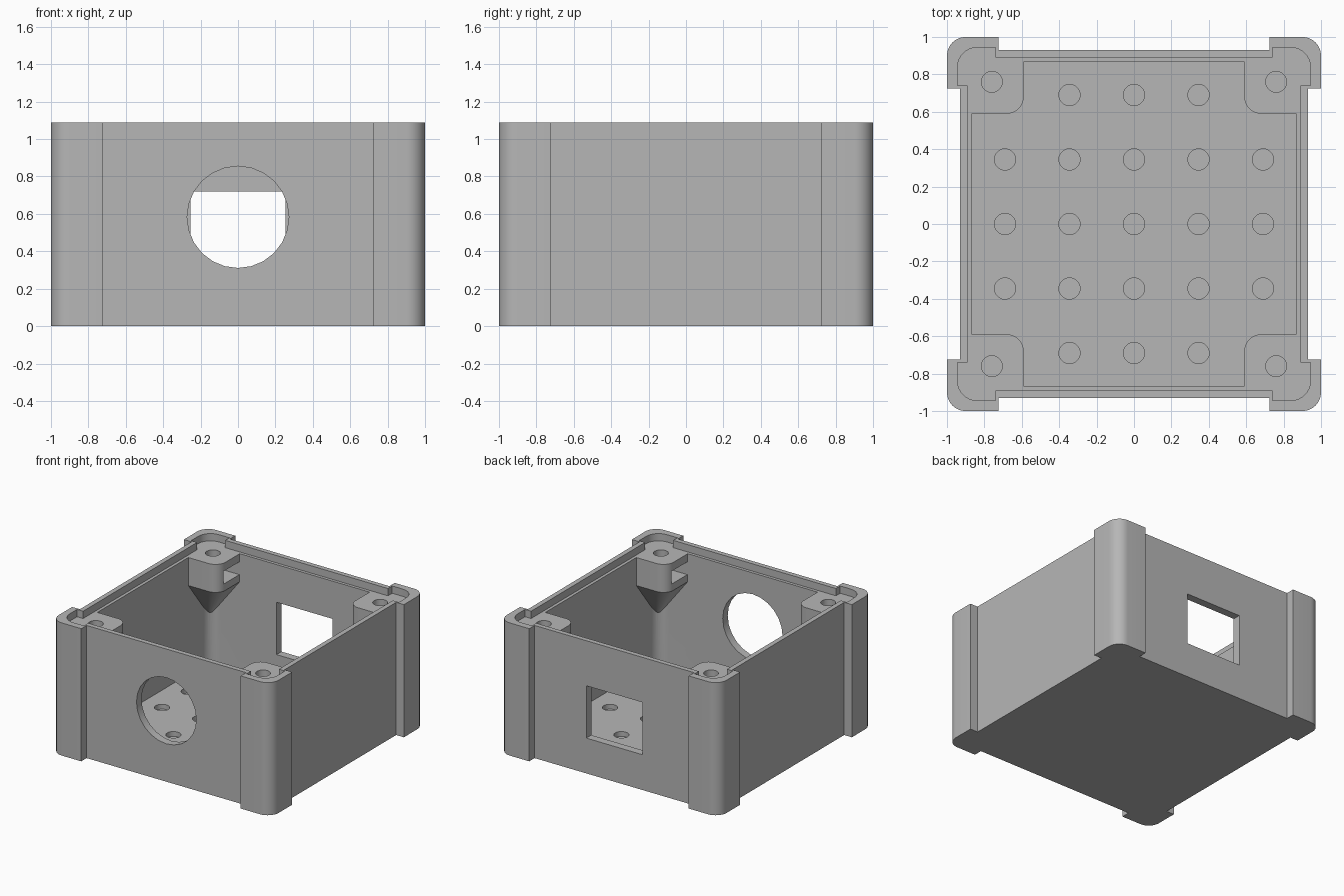
import bpy, bmesh
from math import sin, cos, pi, radians
from mathutils import Matrix

if "Cube" in bpy.data.objects:
    bpy.data.objects.remove(bpy.data.objects["Cube"])

HEIGHT = 1.09
FLOOR = 0.07
LEDGE = 1.03      # seat for the lid
POST = 0.76       # screw post axis

grey = bpy.data.materials.new("plain grey")
grey.use_nodes = True
grey.diffuse_color = (0.47, 0.47, 0.47, 1)
grey.node_tree.nodes["Principled BSDF"].inputs["Base Color"].default_value = grey.diffuse_color


def arc(cx, cy, r, start, end, n=8):
    return [(cx + r * cos(radians(start + (end - start) * i / n)),
             cy + r * sin(radians(start + (end - start) * i / n))) for i in range(n + 1)]


def four_corners(quarter):
    """Repeat a quarter outline round the centre."""
    pts = []
    for _ in range(4):
        pts += quarter
        quarter = [(-y, x) for x, y in quarter]
    return pts


def prism(bm, pts, z0, z1, matrix=Matrix()):
    low = [bm.verts.new(matrix @ Matrix.Translation((x, y, z0)).translation) for x, y in pts]
    high = [bm.verts.new(matrix @ Matrix.Translation((x, y, z1)).translation) for x, y in pts]
    bm.faces.new(low)
    bm.faces.new(high)
    for i in range(len(pts)):
        j = (i + 1) % len(pts)
        bm.faces.new((low[i], low[j], high[j], high[i]))


def circle(cx, cy, r, n):
    return arc(cx, cy, r, 0, 360, n)[:-1]


def rectangle(x0, y0, x1, y1):
    return [(x0, y0), (x1, y0), (x1, y1), (x0, y1)]


def make(name, bm):
    bmesh.ops.recalc_face_normals(bm, faces=bm.faces)
    mesh = bpy.data.meshes.new(name)
    bm.to_mesh(mesh)
    bm.free()
    mesh.materials.append(grey)
    obj = bpy.data.objects.new(name, mesh)
    bpy.context.collection.objects.link(obj)
    return obj


def combine(target, bm, operation):
    """Apply a boolean with a temporary tool object."""
    tool = make("tool", bm)
    tool.hide_render = True
    mod = target.modifiers.new("shape", "BOOLEAN")
    mod.operation, mod.solver, mod.object = operation, "EXACT", tool
    bpy.context.view_layer.objects.active = target
    bpy.ops.object.modifier_apply(modifier=mod.name)
    bpy.data.objects.remove(tool)


signs = [(sx, sy) for sx in (-1, 1) for sy in (-1, 1)]

# Outer shell with proud, rounded corner pillars
bm = bmesh.new()
outline = [(0.93, 0.725), (1, 0.725)] + arc(0.9, 0.9, 0.1, 0, 90) + [(0.725, 1), (0.725, 0.93)]
prism(bm, four_corners(outline), 0, HEIGHT)
case = make("enclosure_case", bm)

# Main cavity
bm = bmesh.new()
prism(bm, four_corners(arc(0.765, 0.765, 0.1, 0, 90)), FLOOR, HEIGHT + 0.2)
combine(case, bm, "DIFFERENCE")

# Screw posts with tapered undersides, one per corner
bm = bmesh.new()
section = [(0.9, 0.9), (0.59, 0.9)] + arc(0.68, 0.68, 0.09, 180, 270) + [(0.9, 0.59)]
for sx, sy in signs:
    pts = [(x * sx, y * sy) for x, y in section]
    low = [bm.verts.new((x, y, 0.8)) for x, y in pts]
    high = [bm.verts.new((x, y, LEDGE + 0.03)) for x, y in pts]
    tip = bm.verts.new((0.9 * sx, 0.9 * sy, 0.4))
    bm.faces.new(high)
    for i in range(len(pts)):
        j = (i + 1) % len(pts)
        bm.faces.new((low[i], low[j], high[j], high[i]))
        if 0 < i < len(pts) - 1:
            bm.faces.new((low[i], low[j], tip))
    # The two faces inside the walls share the corner edge
    bm.faces.new((low[0], low[1], tip))
    bm.faces.new((low[-1], low[0], tip))
combine(case, bm, "UNION")

# Lid recess, wider at the corners
bm = bmesh.new()
lip = [(0.89, 0.74), (0.945, 0.74)] + arc(0.835, 0.835, 0.11, 0, 90) + [(0.74, 0.945), (0.74, 0.89)]
prism(bm, four_corners(lip), LEDGE, HEIGHT + 0.2)
combine(case, bm, "DIFFERENCE")

# Nut slots in the posts
bm = bmesh.new()
for sx, sy in signs:
    prism(bm, [(x * sx, y * sy) for x, y in rectangle(0.5, 0.66, 0.86, 0.86)], 0.86, 0.965)
combine(case, bm, "DIFFERENCE")

# Screw holes, floor sockets, round front port and square back window
bm = bmesh.new()
for sx, sy in signs:
    prism(bm, circle(POST * sx, POST * sy, 0.056, 20), 0.75, HEIGHT + 0.1)
for i in range(-2, 3):
    for j in range(-2, 3):
        if abs(i * j) < 4:
            prism(bm, circle(i * 0.345, j * 0.345, 0.057, 20), 0.03, FLOOR + 0.1)
upright = Matrix.Rotation(pi / 2, 4, "X")
prism(bm, circle(0, 0.583, 0.272, 24), 0.8, 1.1, upright)
prism(bm, rectangle(-0.255, 0.29, 0.255, 0.72), -1.1, -0.8, upright)
combine(case, bm, "DIFFERENCE")

# Smooth the rounded parts, keep the edges crisp
for obj in bpy.context.selected_objects:
    obj.select_set(False)
case.select_set(True)
bpy.context.view_layer.objects.active = case
bpy.ops.object.shade_smooth_by_angle(angle=radians(30))
